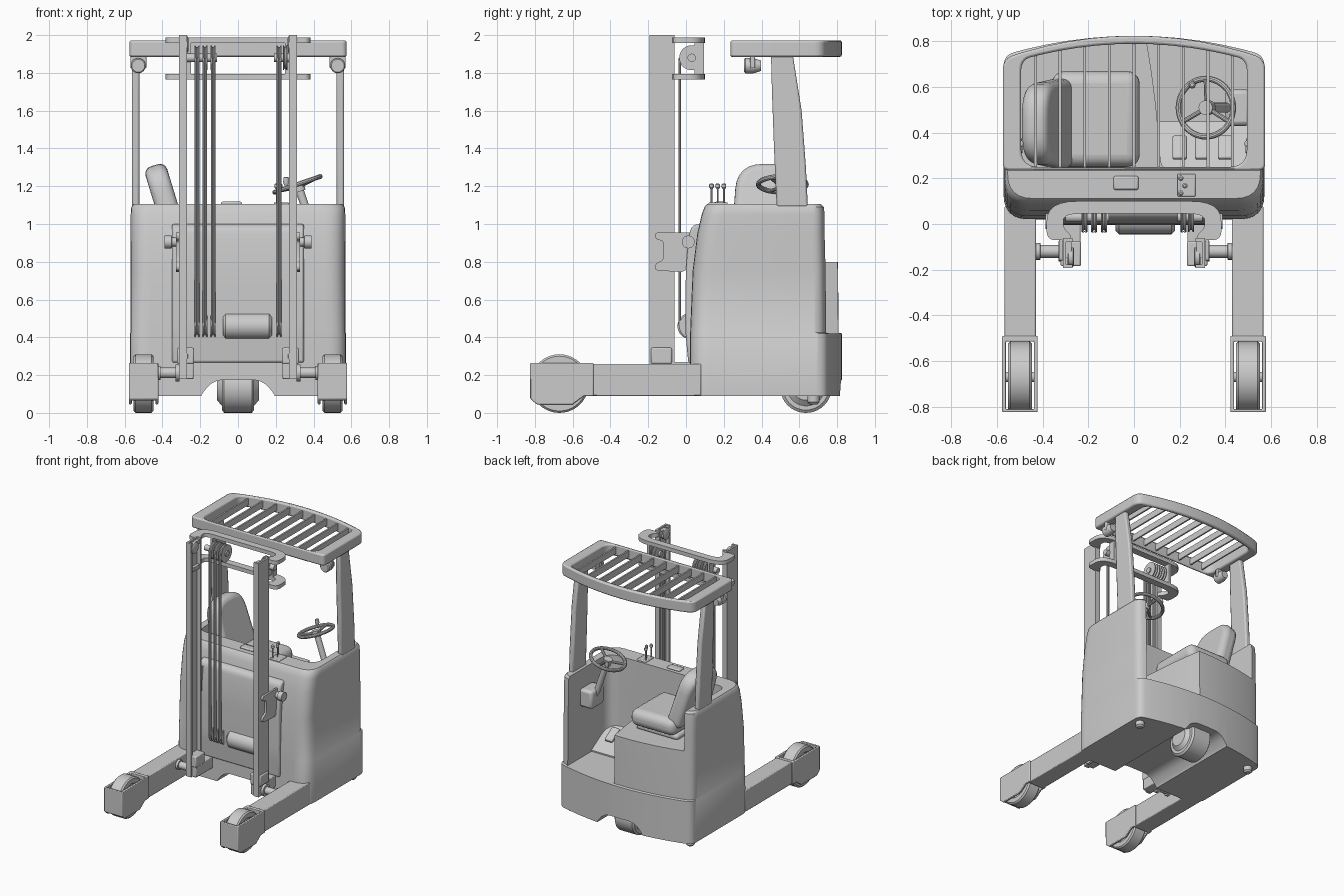
import bpy, bmesh, math
from mathutils import Vector, Matrix

if "Cube" in bpy.data.objects:
    bpy.data.objects.remove(bpy.data.objects["Cube"])


def add(name, bm, bevel=0, mirror=False, segs=2):
    bmesh.ops.recalc_face_normals(bm, faces=bm.faces)
    me = bpy.data.meshes.new(name)
    bm.to_mesh(me)
    bm.free()
    ob = bpy.data.objects.new(name, me)
    bpy.context.collection.objects.link(ob)
    finish(ob, bevel, mirror, segs)
    return ob


def finish(ob, bevel=0, mirror=False, segs=2):
    if bevel:
        m = ob.modifiers.new("bevel", 'BEVEL')
        m.width, m.segments, m.limit_method = bevel, segs, 'ANGLE'
        m.angle_limit = math.radians(40)
    if mirror:
        ob.modifiers.new("mirror", 'MIRROR')


def loft(name, rings, **kw):
    bm = bmesh.new()
    vs = [[bm.verts.new(p) for p in r] for r in rings]
    n = len(vs[0])
    for a, b in zip(vs, vs[1:]):
        for i in range(n):
            bm.faces.new((a[i], a[(i + 1) % n], b[(i + 1) % n], b[i]))
    bm.faces.new(vs[0])
    bm.faces.new(vs[-1])
    return add(name, bm, **kw)


def prism(name, pts, a, b, axis, **kw):
    f = {'x': lambda p, t: (t, p[0], p[1]), 'y': lambda p, t: (p[0], t, p[1]),
         'z': lambda p, t: (p[0], p[1], t)}[axis]
    return loft(name, [[f(p, t) for p in pts] for t in (a, b)], **kw)


def box(name, x, y, z, **kw):
    return prism(name, [(x[0], y[0]), (x[1], y[0]), (x[1], y[1]), (x[0], y[1])], z[0], z[1], 'z', **kw)


def turned(name, base, axis, prof, n=28, **kw):
    """Solid of revolution: prof is (distance along axis, radius)."""
    q = Vector(axis).to_track_quat('Z', 'Y')
    base = Vector(base)
    ang = [2 * math.pi * i / n for i in range(n)]
    return loft(name, [[base + q @ Vector((r * math.cos(t), r * math.sin(t), d)) for t in ang]
                       for d, r in prof], **kw)


def rod(name, p, q, r, n=16, **kw):
    d = Vector(q) - Vector(p)
    return turned(name, p, d, [(0, r), (d.length, r)], n, **kw)


def fillet(pts, radii, n=6):
    out = []
    for i, p in enumerate(pts):
        r = radii[i] if isinstance(radii, (list, tuple)) else radii
        p, a, b = Vector(p), Vector(pts[i - 1]), Vector(pts[(i + 1) % len(pts)])
        if not r:
            out.append(p)
            continue
        s = p + (a - p).normalized() * min(r, (a - p).length * .49)
        e = p + (b - p).normalized() * min(r, (b - p).length * .49)
        for k in range(n + 1):
            t = k / n
            out.append(s * (1 - t) ** 2 + p * 2 * t * (1 - t) + e * t * t)
    return out


def plan(front, hx, back, sag, rf, rb=.05, n=12):
    """Plan outline with straight front and bowed back."""
    xs = [hx - 2 * hx * i / n for i in range(n + 1)]
    pts = [(-hx, front), (hx, front)] + [(x, back - sag * (x / hx) ** 2) for x in xs]
    return fillet(pts, [rf, rf, rb] + [0] * (n - 1) + [rb])


def cut(ob, cutter):
    m = ob.modifiers.new("cut", 'BOOLEAN')
    m.object, m.operation, m.solver = cutter, 'DIFFERENCE', 'EXACT'
    bpy.context.view_layer.objects.active = ob
    bpy.ops.object.modifier_apply(modifier=m.name)
    bpy.data.objects.remove(cutter)


# Body shell, with operator compartment, footwell and wheel tunnel cut out
secs = [(.09, .02, .825, 0), (.42, .022, .825, 0), (.425, .022, .808, .003), (.75, .035, .805, .003),
        (.95, .06, .80, .004), (1.05, .083, .80, .004), (1.09, .098, .797, .007), (1.105, .112, .785, .018)]
body = loft("body_shell", [[(p.x, p.y, z) for p in plan(f, .572 - i, b, .085, .11)] for z, f, b, i in secs])
cut(body, prism("cutter", fillet([(-.5, .235), (.5, .235), (.5, 1), (-.5, 1)], [.06, .1, 0, 0]), .80, 1.3, 'z'))
cut(body, prism("cutter", fillet([(.12, .235), (.5, .235), (.5, 1), (.02, 1), (.09, .6)],
                                 [.05, .1, 0, 0, .2]), .42, 1.3, 'z'))
cut(body, prism("cutter", fillet([(-.2, .0), (-.2, .09), (-.13, .175), (.13, .175), (.2, .09), (.2, 0)],
                                 [0, .03, .06, .06, .03, 0]), -.2, 1, 'y'))

# Battery cover on the front
prism("battery_cover", fillet([(.15, .265), (.012, .265), (-.005, .45), (0, .8), (.025, 1.0), (.15, 1.0)],
                              [0, 0, .06, .1, .05, 0]), -.35, .35, 'x', bevel=.012)

# Straddle legs with fork ends and load wheels
box("leg", (.43, .567), (-.5, .08), (.09, .26), bevel=.006, mirror=True)
end = prism("leg_end", [(-.825, .265), (-.825, .075), (-.79, .045), (-.6, .045), (-.54, .09), (-.49, .09),
                        (-.49, .265)], .422, .578, 'x')
cut(end, box("cutter", (.438, .562), (-.812, -.515), (-.1, .5)))
finish(end, .005, True)
turned("load_wheel", (.448, -.67, .155), (1, 0, 0),
       [(.012, .03), (.012, .1), (0, .11), (0, .145), (.01, .155), (.094, .155), (.104, .145), (.104, .11),
        (.092, .1), (.092, .03)], 40, mirror=True)
rod("load_wheel_axle", (.425, -.67, .165), (.575, -.67, .165), .022, mirror=True)

# Drive wheel and small rear feet
turned("drive_wheel", (-.085, .635, .137), (1, 0, 0),
       [(-.025, .07), (0, .1), (0, .122), (.012, .137), (.158, .137), (.17, .122), (.17, .1), (.195, .07)], 40)
turned("rear_foot", (.51, .675, .045), (0, 0, 1), [(0, .02), (.012, .032), (.06, .032)], 20, mirror=True)

# Mast rails, feet, rollers and guide brackets
prism("mast_rail", [(.312, -.193), (.312, -.062), (.27, -.062), (.27, -.078), (.298, -.078), (.298, -.177),
                    (.27, -.177), (.27, -.193)], .18, 2.0, 'z', mirror=True)
box("mast_foot", (.232, .322), (-.185, -.075), (.26, .345), bevel=.008, mirror=True)
box("mast_base_link", (.235, .31), (-.18, .03), (.18, .27), bevel=.006, mirror=True)
turned("lower_guide_roller", (.31, -.12, .212), (1, 0, 0), [(0, .045), (.02, .045), (.021, .028), (.1, .028),
       (.101, .037), (.122, .037)], 20, mirror=True)
for z in (.3, 1.95):
    turned("mast_roller", (.262, -.145, z), (1, 0, 0), [(0, .035), (.005, .043), (.025, .043), (.03, .035)],
           24, mirror=True)
prism("guide_bracket", fillet([(-.163, .955), (-.163, .92), (-.12, .91), (-.12, .81), (-.163, .79), (-.163, .755),
      (-.02, .745), (.04, .78), (.04, .955)], .015, 3), .313, .328, 'x', mirror=True)
turned("guide_pin", (.32, .012, .905), (1, 0, 0), [(0, .024), (.03, .024), (.031, .034), (.068, .034)],
       20, mirror=True)

# Curved mast crossmembers
half = [(.38, .10), (.385, -.07), (.312, -.07), (.312, -.15), (.275, -.15), (.275, -.045), (.31, -.02), (.31, .045)]
yoke = half + [(-x, y) for x, y in reversed(half)]
rad = [.13, .05, .005, .005, .005, .03, .03, .07]
for z in (1.765, 1.958):
    prism("mast_yoke", fillet(yoke, rad + rad[::-1]), z, z + .03, 'z')
box("yoke_web", (.25, .27), (.045, .095), (1.77, 1.97), mirror=True)

# Pulleys, lift lines and lower lift motor
sheave = [(-.013, .04), (-.013, .066), (-.008, .066), (-.003, .056), (.003, .056), (.008, .066), (.013, .066),
          (.013, .04)]
for x in (-.217, -.175, -.132, .217):
    for z in (.46, 1.88):
        turned("pulley", (x, .03, z), (1, 0, 0), sheave)
    for s in (-.006, .006):
        rod("lift_line", (x + s, -.033, .46), (x + s, -.033, 1.88), .006, 8)
turned("pulley", (.25, .03, 1.88), (1, 0, 0), sheave)
rod("lower_pulley_axle", (-.235, .025, .46), (.235, .025, .46), .02)
rod("left_pulley_axle", (-.3, .03, 1.88), (-.11, .03, 1.88), .022)
rod("right_pulley_axle", (.19, .03, 1.88), (.3, .03, 1.88), .022)
turned("lift_motor", (-.08, .025, .46), (1, 0, 0), [(0, .055), (.015, .07), (.245, .07), (.26, .055)], 32)

# Overhead guard frame, bars and posts
roof = prism("overhead_guard", plan(.235, .575, .825, .1, .03), 1.885, 1.972, 'z')
cut(roof, prism("cutter", plan(.25, .495, .79, .07, .08), 1.8, 2.1, 'z'))
finish(roof, .01)
for i in range(9):
    x = -.432 + .108 * i
    box("guard_bar", (x - .006, x + .006), (.24, .795 - .07 * (x / .495) ** 2), (1.905, 1.955))
prism("guard_post", [(.45, 1.9), (.455, 1.7), (.466, 1.4), (.48, 1.09), (.645, 1.09), (.635, 1.3), (.612, 1.6),
                     (.565, 1.9)], .522, .562, 'x', bevel=.01, mirror=True)

# Work lights under the guard
turned("work_light", (.528, .308, 1.838), (0, 1, 0), [(0, .034), (.006, .04), (.05, .04), (.088, .028)],
       24, mirror=True)
box("light_bracket", (.485, .57), (.34, .365), (1.825, 1.89), bevel=.006, mirror=True)

# Seat
box("seat_base", (-.36, .0), (.3, .62), (.79, .84), bevel=.02)
box("seat_cushion", (-.36, .025), (.25, .67), (.83, .96), bevel=.055, segs=5)
back = prism("seat_back", fillet([(-.2, 0), (.2, 0), (.17, .44), (-.17, .44)], [.06, .06, .14, .14]),
             -.06, .06, 'y', bevel=.04, segs=4)
back.data.transform(Matrix.Translation((-.315, .44, .89)) @ Matrix.Rotation(math.radians(-17), 4, 'Y')
                    @ Matrix.Rotation(math.radians(90), 4, 'Z'))

# Steering wheel and column
tilt = Matrix.Translation((.315, .51, 1.21)) @ Matrix.Rotation(math.radians(-19), 4, 'Y')
bpy.ops.mesh.primitive_torus_add(major_radius=.127, minor_radius=.013, major_segments=40, minor_segments=10)
rim = bpy.context.object
rim.name = "steering_wheel"
rim.data.transform(tilt)
for a in (90, 210, 330):
    t = math.radians(a)
    rod("steering_spoke", tilt @ Vector((0, 0, -.015)),
        tilt @ Vector((.125 * math.cos(t), .125 * math.sin(t), 0)), .01, 10)
rod("steering_hub", tilt @ Vector((0, 0, -.04)), tilt @ Vector((0, 0, .005)), .032, 20)
rod("steering_column", tilt @ Vector((0, 0, -.34)), tilt @ Vector((0, 0, -.03)), .022)
turned("steering_knob", tilt @ Vector((-.06, .1, .01)), (0, 0, 1), [(0, .008), (.02, .016), (.045, .014), (.05, .008)], 14)
box("column_bracket", (.4, .51), (.43, .59), (.82, .96), bevel=.02)

# Control levers on the cowl
box("lever_base", (.19, .27), (.12, .22), (1.1, 1.115), bevel=.006)
for i in range(3):
    p = Vector((.205 + .018 * (i % 2), .135 + .033 * i, 1.105))
    rod("lever_stem", p, p + Vector((0, 0, .08)), .005, 8)
    turned("lever_knob", p + Vector((0, 0, .08)), (0, 0, 1), [(0, .006), (.008, .012), (.024, .012), (.03, .006)], 12)
box("cowl_display", (-.09, .02), (.15, .21), (1.1, 1.118), bevel=.008)

# Sloped toe board and pedals
prism("toe_board", [(.235, .415), (.235, .56), (.45, .43), (.45, .415)], .1, .5, 'x')
for x in (.2, .3, .4):
    prism("pedal", [(.28, .55), (.29, .575), (.39, .515), (.38, .49)], x - .032, x + .032, 'x', bevel=.008)

# Smooth shading with sharp edges kept
bpy.ops.object.select_all(action='SELECT')
bpy.context.view_layer.objects.active = body
bpy.ops.object.shade_smooth_by_angle(angle=math.radians(35))
